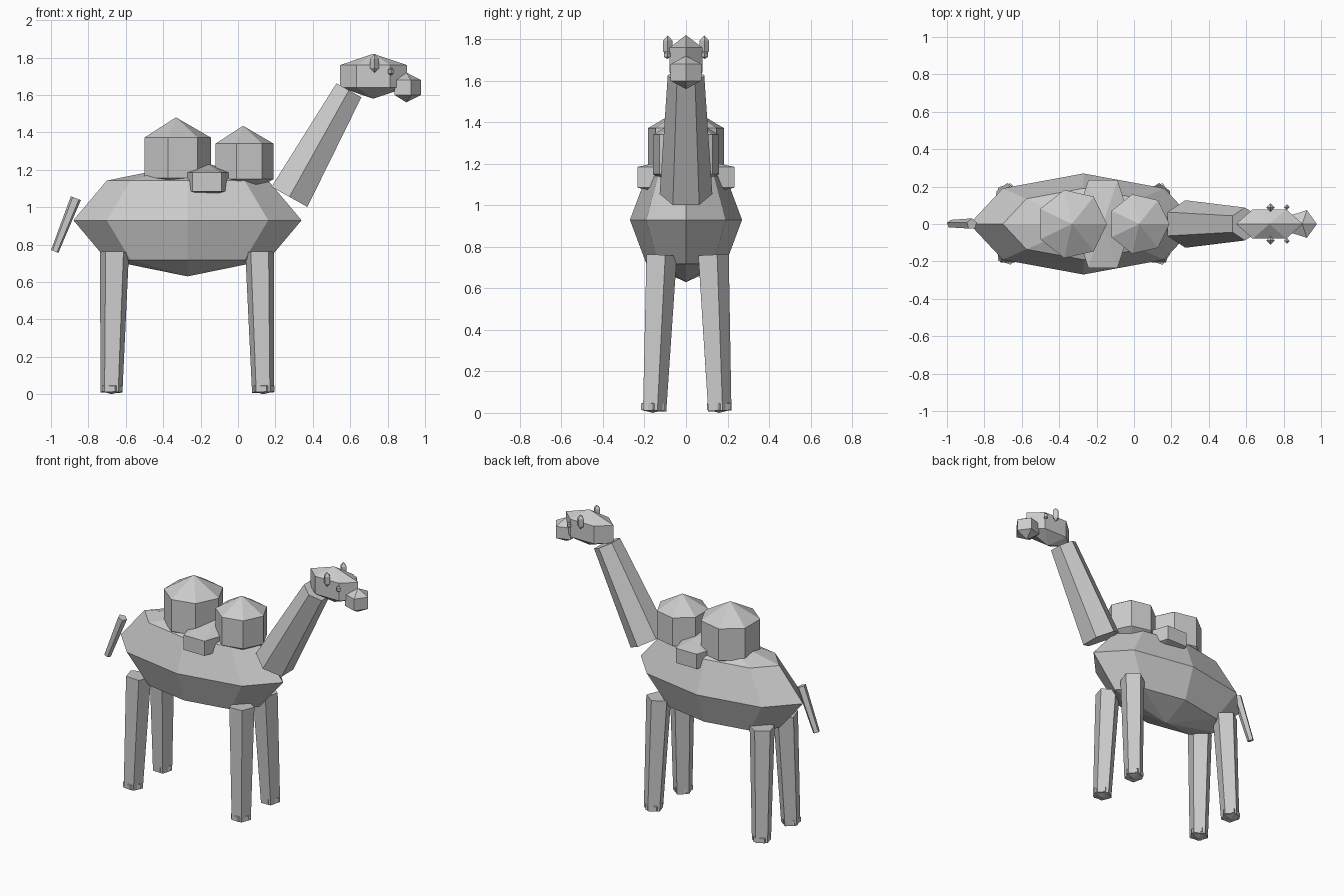
import bpy, math
from mathutils import Vector

if "Cube" in bpy.data.objects:
    bpy.data.objects.remove(bpy.data.objects["Cube"])

grey = bpy.data.materials.new("plain_grey")
grey.use_nodes = True
grey.diffuse_color = (0.6, 0.6, 0.6, 1)
grey.node_tree.nodes["Principled BSDF"].inputs["Base Color"].default_value = (0.6, 0.6, 0.6, 1)


def finish(name):
    ob = bpy.context.object
    ob.name = name
    ob.data.materials.append(grey)
    return ob


def blob(name, sides, rings, centre, radii):
    """Faceted ellipsoid with its first corner towards +x."""
    bpy.ops.mesh.primitive_uv_sphere_add(segments=sides, ring_count=rings, radius=1, location=centre)
    ob = finish(name)
    ob.scale = radii
    # Put one corner exactly on +x whatever the primitive's start angle
    corner = max(ob.data.vertices, key=lambda v: v.co.x)
    turn = -math.atan2(corner.co.y, corner.co.x)
    for v in ob.data.vertices:
        x, y = v.co.x, v.co.y
        v.co.x = x * math.cos(turn) - y * math.sin(turn)
        v.co.y = x * math.sin(turn) + y * math.cos(turn)
    return ob


def limb(name, sides, low, high, r_low, r_high, spin=0):
    """Tapered prism between two points; spin turns its first corner from +y."""
    low, high = Vector(low), Vector(high)
    axis = high - low
    bpy.ops.mesh.primitive_cone_add(vertices=sides, radius1=r_low, radius2=r_high, depth=axis.length,
                                    location=(low + high) / 2)
    ob = finish(name)
    for v in ob.data.vertices:
        x, y = v.co.x, v.co.y
        v.co.x = x * math.cos(spin) - y * math.sin(spin)
        v.co.y = x * math.sin(spin) + y * math.cos(spin)
    ob.rotation_euler = Vector((0, 0, 1)).rotation_difference(axis).to_euler()
    return ob


# Trunk, humps and saddle
blob("body", 8, 4, (-0.27, 0, 0.93), (0.61, 0.27, 0.30))
blob("rear_hump", 7, 3, (-0.332, 0, 1.264), (0.216, 0.216, 0.216))
blob("front_hump", 7, 3, (0.027, 0, 1.245), (0.188, 0.188, 0.19))
blob("saddle", 6, 2, (-0.166, 0, 1.135), (0.18, 0.312, 0.10))

# Neck, head and muzzle
limb("neck", 6, (0.275, 0, 1.055), (0.593, 0, 1.625), 0.127, 0.088)
blob("head", 6, 3, (0.724, 0, 1.70), (0.206, 0.105, 0.12))
blob("muzzle", 5, 2, (0.90, 0, 1.64), (0.09, 0.09, 0.08))

# Ears and eyes
for side, s in (("left", 1), ("right", -1)):
    blob(side + "_ear", 4, 2, (0.73, s * 0.088, 1.768), (0.027, 0.027, 0.05))
    blob(side + "_eye", 4, 2, (0.817, s * 0.09, 1.725), (0.018, 0.018, 0.02))

# Tail
limb("tail", 5, (-0.98, 0, 0.763), (-0.867, 0, 1.048), 0.022, 0.03)

# Legs and feet
for end, top_x, low_x in (("rear", -0.66, -0.677), ("front", 0.116, 0.134)):
    for side, s in (("left", 1), ("right", -1)):
        limb(f"{end}_{side}_leg", 5, (low_x, s * 0.157, 0.01), (top_x, s * 0.125, 0.76), 0.062, 0.081)
        blob(f"{end}_{side}_foot", 5, 2, (low_x, s * 0.16, 0.03), (0.07, 0.07, 0.03))
